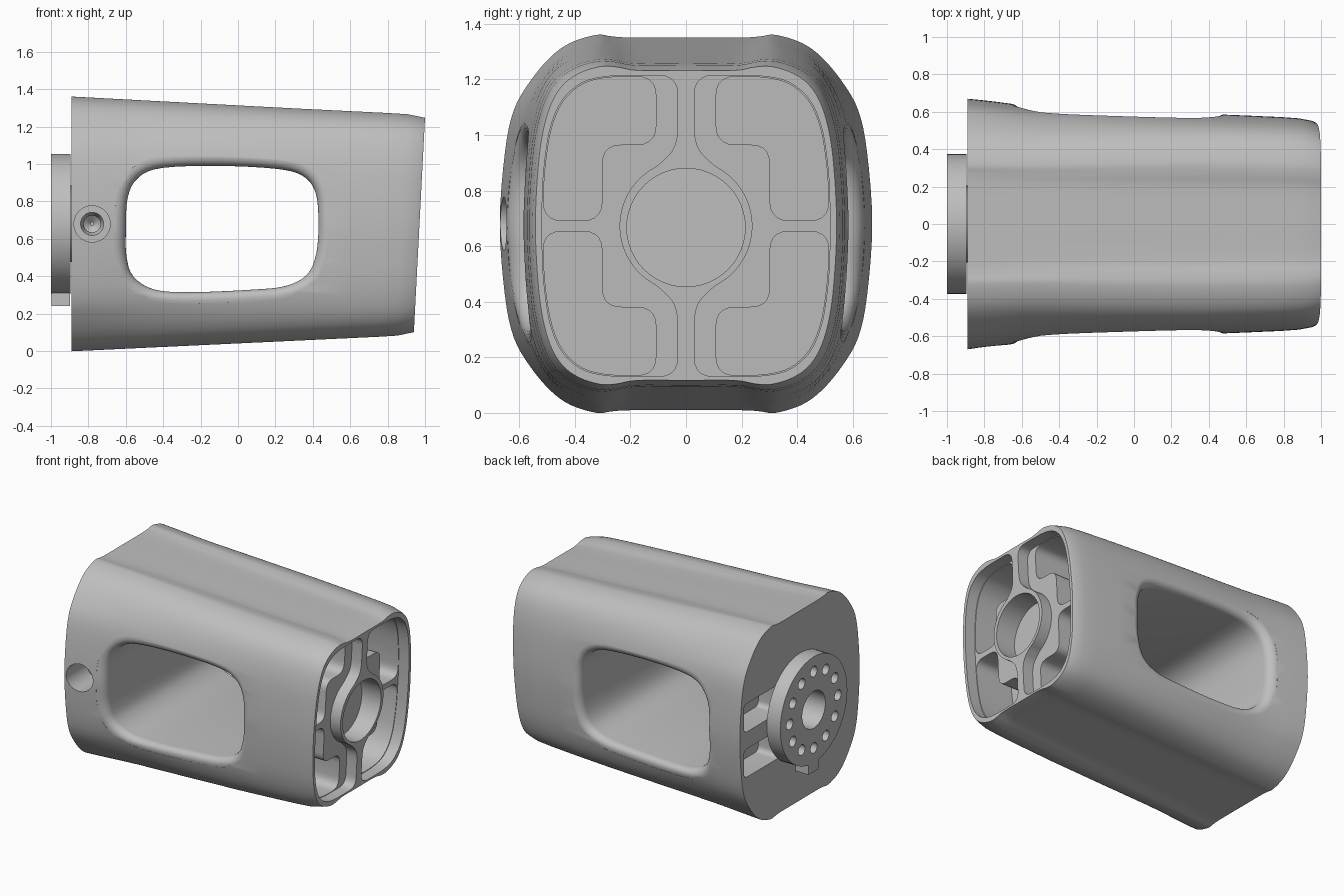
import bpy, bmesh, math
from mathutils import Vector

if "Cube" in bpy.data.objects:
    bpy.data.objects.remove(bpy.data.objects["Cube"])

grey = bpy.data.materials.new("light grey")
grey.use_nodes = True
grey.diffuse_color = (0.52, 0.52, 0.52, 1)
grey.node_tree.nodes["Principled BSDF"].inputs["Base Color"].default_value = (0.52, 0.52, 0.52, 1)

MID = 0.6725    # mirror height of the end pockets
AXIS = 0.68     # height of the hub axis
TILT = 0.052    # lean of the open end


def loft(name, *solids):
    """Each solid is a list of rings with equal point counts, capped at both ends."""
    bm = bmesh.new()
    for rings in solids:
        loops = [[bm.verts.new(p) for p in ring] for ring in rings]
        n = len(loops[0])
        for a, b in zip(loops, loops[1:]):
            for i in range(n):
                j = (i + 1) % n
                bm.faces.new((a[i], a[j], b[j], b[i]))
        bm.faces.new(loops[0][::-1])
        bm.faces.new(loops[-1])
    bmesh.ops.recalc_face_normals(bm, faces=bm.faces)
    mesh = bpy.data.meshes.new(name)
    bm.to_mesh(mesh)
    bm.free()
    mesh.materials.append(grey)
    ob = bpy.data.objects.new(name, mesh)
    bpy.context.collection.objects.link(ob)
    return ob


def activate(ob):
    bpy.ops.object.select_all(action='DESELECT')
    ob.select_set(True)
    bpy.context.view_layer.objects.active = ob


def cut(ob, cutter):
    mod = ob.modifiers.new("cut", 'BOOLEAN')
    mod.operation, mod.solver, mod.object = 'DIFFERENCE', 'EXACT', cutter
    activate(ob)
    bpy.ops.object.modifier_apply(modifier=mod.name)
    bpy.data.objects.remove(cutter)


def spline(pts, steps):
    """Closed smooth curve through 2D points."""
    out, n = [], len(pts)
    for i in range(n):
        a, b, c, d = (Vector(pts[(i + k) % n]) for k in (-1, 0, 1, 2))
        for s in range(steps):
            t = s / steps
            out.append(0.5 * (2 * b + (c - a) * t + (2 * a - 5 * b + 4 * c - d) * t * t
                              + (3 * b - a - 3 * c + d) * t ** 3))
    return out


def rounded(pts, r, steps=5):
    """Closed polygon with rounded corners."""
    out, n = [], len(pts)
    for i in range(n):
        a, b, c = (Vector(pts[(i + k) % n]) for k in (-1, 0, 1))
        p = b + (a - b).normalized() * min(r, (a - b).length * 0.45)
        q = b + (c - b).normalized() * min(r, (c - b).length * 0.45)
        for s in range(steps + 1):
            t = s / steps
            out.append(p * (1 - t) ** 2 + b * 2 * t * (1 - t) + q * t * t)
    return out


def disc_x(x, r, y=0.0, z=AXIS, n=48):
    return [(x, y + r * math.cos(k * math.tau / n), z + r * math.sin(k * math.tau / n))
            for k in range(n)]


def disc_y(y, r, x, z, n=40):
    return [(x + r * math.cos(k * math.tau / n), y, z + r * math.sin(k * math.tau / n))
            for k in range(n)]


# Body cross-section: rounder at the hub end, squarer at the open end
HUB_END = [(0.0, 0.993), (0.3, 0.993), (0.4, 0.996), (0.48, 1.0), (0.62, 0.979), (0.73, 0.94),
           (0.84, 0.875), (0.925, 0.8), (0.972, 0.69), (1.0, 0.5)]
OPEN_END = [(0.0, 0.985), (0.32, 0.985), (0.46, 0.996), (0.57, 0.997), (0.71, 0.976),
            (0.82, 0.938), (0.9, 0.875), (0.955, 0.78), (0.985, 0.66), (1.0, 0.5)]

# x, half width, lean
stations = [(-0.89, 0.67, 0), (-0.82, 0.663, 0), (-0.74, 0.654, 0), (-0.62, 0.638, 0),
            (-0.5, 0.627, 0), (-0.3, 0.618, 0), (-0.1, 0.61, 0), (0.3, 0.592, 0),
            (0.6, 0.58, 0.02), (0.78, 0.572, 0.035), (0.88, 0.565, 0.045),
            (0.95, 0.552, TILT), (0.97, 0.542, TILT)]


def quarter(x):
    t = min(1, (x + 0.89) / 1.3)
    return [Vector(a).lerp(Vector(b), t) for a, b in zip(HUB_END, OPEN_END)]


def heights(x):
    drop = max(0, x - 0.87) * 0.16
    return (x + 0.89) * 0.045 + drop, 1.36 - (x + 0.89) * 0.051 - drop


def body_ring(x, w, lean):
    lo, hi = heights(x)
    q = quarter(x)
    right = q + [(u, 1 - v) for u, v in q[-2::-1]]
    ring = []
    for u, v in spline(right + [(-u, v) for u, v in right[-2:0:-1]], 4):
        z = lo + v * (hi - lo)
        ring.append((x + lean * (z - MID), u * w, z))
    return ring


body = loft("body", [body_ring(*s) for s in stations])


def interp(table, t):
    for (a, fa), (b, fb) in zip(table, table[1:]):
        if a <= t <= b:
            return fa + (fb - fa) * (t - a) / (b - a)
    return table[-1][1]


def half_width(x, z):
    lo, hi = heights(x)
    v = (z - lo) / (hi - lo)
    side = [(q, u) for u, q in reversed(quarter(x))]
    return interp([s[:2] for s in stations], x) * interp(side, max(v, 1 - v))


# Side window with a soft rolled edge
window = spline([(-0.6, 0.62), (-0.59, 0.82), (-0.53, 0.93), (-0.4, 0.98), (-0.1, 0.99),
                 (0.2, 0.975), (0.34, 0.94), (0.41, 0.86), (0.43, 0.72), (0.42, 0.53),
                 (0.37, 0.41), (0.26, 0.35), (0.1, 0.33), (-0.25, 0.315), (-0.45, 0.33),
                 (-0.56, 0.4), (-0.595, 0.5)], 4)


def window_ring(grow, depth, side):
    ring, n = [], len(window)
    for i, p in enumerate(window):
        t = (window[(i + 1) % n] - window[i - 1]).normalized()
        q = p + Vector((-t.y, t.x)) * grow
        ring.append((q.x, side * (half_width(q.x, q.y) - depth), q.y))
    return ring


R = 0.06
arc = [(R * (1 - math.cos(a)), R * (1 - math.sin(a)) - 0.002)
       for a in (k * math.pi / 14 for k in range(8))]
roll = arc + [(R + 0.005, -0.12)]
cut(body, loft("window_cutter", [window_ring(g, d, -1) for g, d in reversed(roll)]
               + [window_ring(g, d, 1) for g, d in roll]))

# Open end: a shallow ledge each side of the ring and upright rib, deep pockets in the corners
rim = [(0.27, 1.21), (0.37, 1.19), (0.445, 1.125), (0.488, 1.02), (0.51, 0.86), (0.515, 0.692)]
step = [(0.302, 0.692), (0.302, 0.965), (0.108, 0.965), (0.108, 1.21)]
ring_edge = [(0.24 * math.cos(a), MID + 0.24 * math.sin(a))
             for a in (math.radians(d) for d in range(-66, 67, 12))]
ledge_rim = [(y + 0.004, z + 0.004) for y, z in rim]
rib = [(0.03, 0.96), (0.03, 1.214)]


def flip(pts):
    return [(y, 2 * MID - z) for y, z in reversed(pts)]


ledge = rounded(ledge_rim + flip(ledge_rim) + flip(rib) + ring_edge + rib, 0.07)
pocket = rounded(rim + step, 0.07)


def end_prism(shape, floor, sy, sz):
    pts = [(sy * p.x, MID + sz * (p.y - MID)) for p in shape]
    return [[(x + TILT * (z - MID), y, z) for y, z in pts] for x in (floor, 1.2)]


for shape, floor, flips in ((ledge, 0.89, (1,)), (pocket, 0.6, (1, -1))):
    cut(body, loft("pocket_cutter", *[end_prism(shape, floor, sy, sz)
                                      for sy in (1, -1) for sz in flips]))
cut(body, loft("bore_cutter", [disc_x(0.82, 0.213, z=0.667), disc_x(1.2, 0.213, z=0.667)]))

# Countersunk screw hole in the front near the hub
cut(body, loft("screw_cutter", [disc_y(y, r, -0.78, 0.68) for y, r in
                                ((-0.8, 0.097), (-0.44, 0.097), (-0.44, 0.062),
                                 (-0.4, 0.045), (-0.34, 0.045), (-0.31, 0.01))]))

# Two slots in the hub end, toward the back
slots = []
for z in (0.5, 0.82):
    outline = rounded([(0.22, z - 0.1), (0.625, z - 0.1), (0.625, z + 0.1), (0.22, z + 0.1)], 0.04)
    slots.append([[(x, p.x, p.y) for p in outline] for x in (-1.1, -0.72)])
cut(body, loft("slot_cutter", *slots))


# Hub: disc on a short neck, with a key, a centre hole and a ring of small holes
def centre_cutter():
    return loft("centre_cutter", [disc_x(-1.1, 0.13), disc_x(-0.8, 0.13)])


hub = loft("hub_disc", [disc_x(x, r) for x, r in
                        ((-1.0, 0.375), (-0.895, 0.375), (-0.895, 0.205), (-0.888, 0.205))])
small = []
for k in range(12):
    a = k * math.tau / 12
    y, z = 0.27 * math.cos(a), AXIS + 0.27 * math.sin(a)
    small.append([disc_x(-1.1, 0.037, y, z, 20), disc_x(-0.85, 0.037, y, z, 20)])
cut(hub, loft("hole_cutter", *small))
cut(hub, centre_cutter())
cut(body, centre_cutter())
key = loft("hub_key", [[(x, y, z) for y, z in ((-0.055, 0.24), (0.055, 0.24),
                                               (0.055, 0.32), (-0.055, 0.32))]
                       for x in (-0.998, -0.897)])

for ob in (body, hub, key):
    activate(ob)
    bpy.ops.object.shade_smooth_by_angle(angle=math.radians(32))
